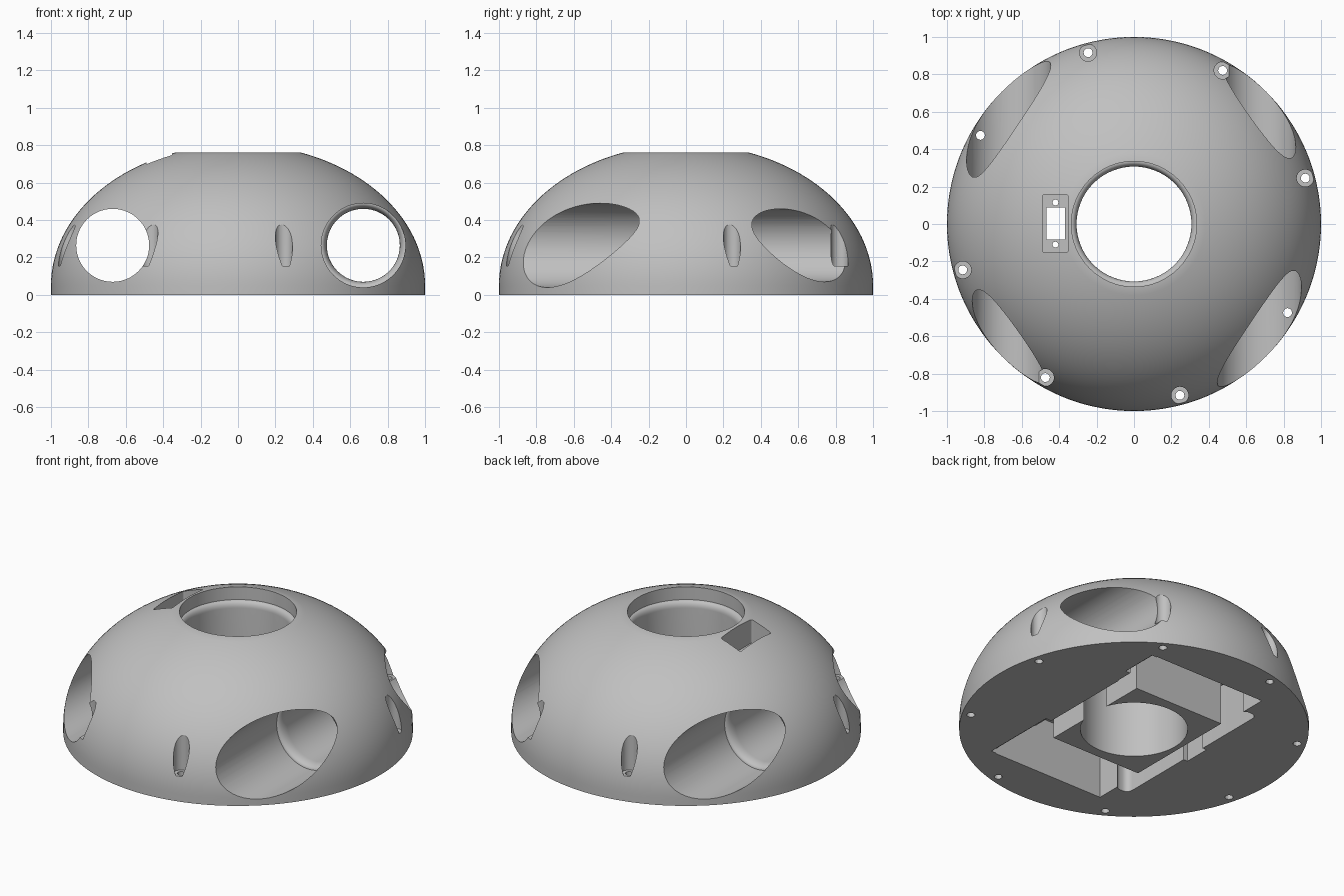
import bpy, bmesh, math
from mathutils import Matrix

if "Cube" in bpy.data.objects:
    bpy.data.objects.remove(bpy.data.objects["Cube"])

grey = bpy.data.materials.new("light_grey")
grey.diffuse_color = (0.53, 0.53, 0.53, 1)
grey.use_nodes = True
grey.node_tree.nodes["Principled BSDF"].inputs["Base Color"].default_value = grey.diffuse_color


def add_object(name, bm, matrix=Matrix()):
    bm.transform(matrix)
    bmesh.ops.recalc_face_normals(bm, faces=bm.faces)
    mesh = bpy.data.meshes.new(name)
    bm.to_mesh(mesh)
    bm.free()
    mesh.materials.append(grey)
    ob = bpy.data.objects.new(name, mesh)
    bpy.context.collection.objects.link(ob)
    return ob


def lathe(name, profile, segments, matrix=Matrix()):
    """Revolve (radius, height) points, ends capped with flat discs."""
    bm = bmesh.new()
    rings = []
    for r, h in profile:
        rings.append([bm.verts.new((r * math.cos(2 * math.pi * i / segments),
                                    r * math.sin(2 * math.pi * i / segments), h))
                      for i in range(segments)])
    for a, b in zip(rings, rings[1:]):
        for i in range(segments):
            j = (i + 1) % segments
            bm.faces.new((a[i], a[j], b[j], b[i]))
    bm.faces.new(rings[0][::-1])
    bm.faces.new(rings[-1])
    return add_object(name, bm, matrix)


def box(name, x, y, z, corner=0.0):
    """Box from (min, max) ranges, upright edges rounded if corner > 0."""
    bm = bmesh.new()
    bmesh.ops.create_cube(bm, size=1)
    for v in bm.verts:
        v.co = [r[0] if c < 0 else r[1] for c, r in zip(v.co, (x, y, z))]
    if corner:
        upright = [e for e in bm.edges
                   if abs(e.verts[0].co.z - e.verts[1].co.z) > 1e-4]
        bmesh.ops.bevel(bm, geom=upright, offset=corner, segments=6,
                        profile=0.5, affect='EDGES')
    return add_object(name, bm)


def lipped_bore(name, wide, narrow, step, lip, low, high, matrix):
    """Narrow bore opening into a wider one over a rounded lip."""
    pts = [(narrow, low)]
    for i in range(9):
        t = math.pi / 2 * (1 - i / 8)
        pts.append((wide - (wide - narrow) * math.sin(t),
                    step - lip + lip * math.cos(t)))
    pts.append((wide, high))
    return lathe(name, pts, 80, matrix)


# Dome body: short upright rim, then an elliptical shell with a flat top
top_angle = math.asin(0.71 / 0.755)
outline = [(1, 0)] + [(math.cos(top_angle * i / 28),
                       0.05 + 0.755 * math.sin(top_angle * i / 28))
                      for i in range(29)]
dome = lathe("dome_body", outline, 144)

cutters = []

# Central bore
cutters.append(lipped_bore("centre_bore", 0.335, 0.307, 0.68, 0.04, -0.1, 1,
                           Matrix()))

# Two side tubes along y, the wide mouth on opposite ends
for side in (1, -1):
    place = (Matrix.Translation((0.67 * side, 0, 0.265))
             @ Matrix.Rotation(side * math.pi / 2, 4, 'X'))
    cutters.append(lipped_bore("side_tube", 0.225, 0.195, 0.25, 0.06,
                               -1.1, 1.1, place))

# Eight screw pockets around the rim
for k in range(8):
    a = math.radians(15 + 45 * k)
    place = Matrix.Translation((0.948 * math.cos(a), 0.948 * math.sin(a), 0))
    cutters.append(lathe("screw_pocket", [(0.046, 0.155), (0.046, 0.8)], 32, place))
    cutters.append(lathe("screw_hole", [(0.024, -0.1), (0.024, 0.2)], 12, place))

# Underside compartments around the central block
cutters.append(box("back_pit", (-0.35, 0.43), (0.37, 0.72), (-0.1, 0.36)))
cutters.append(box("front_pit", (-0.35, 0.43), (-0.72, -0.37), (-0.1, 0.36)))
cutters.append(box("right_channel", (0.29, 0.425), (-0.5, 0.5), (-0.1, 0.33)))
cutters.append(box("left_channel", (-0.44, -0.34), (-0.58, 0.57), (-0.1, 0.34), 0.04))
cutters.append(box("back_ledge", (0.3, 0.465), (0.48, 0.715), (-0.1, 0.03)))
cutters.append(box("front_ledge", (0.3, 0.465), (-0.715, -0.23), (-0.1, 0.03)))

# Switch recess in the top, its shaft and two small fixing holes
cutters.append(box("switch_recess", (-0.49, -0.352), (-0.152, 0.157), (0.6, 1), 0.012))
cutters.append(box("switch_shaft", (-0.468, -0.37), (-0.082, 0.087), (-0.1, 0.7)))
for y in (-0.11, 0.115):
    cutters.append(lathe("switch_fixing_hole", [(0.016, 0.2), (0.016, 0.7)], 12,
                         Matrix.Translation((-0.42, y, 0))))

# Cut everything out of the dome
bpy.context.view_layer.objects.active = dome
dome.select_set(True)
for cutter in cutters:
    mod = dome.modifiers.new("cut", 'BOOLEAN')
    mod.operation = 'DIFFERENCE'
    mod.solver = 'EXACT'
    mod.object = cutter
    bpy.ops.object.modifier_apply(modifier=mod.name)
    bpy.data.objects.remove(cutter, do_unlink=True)

bpy.ops.object.shade_smooth_by_angle(angle=math.radians(30))
